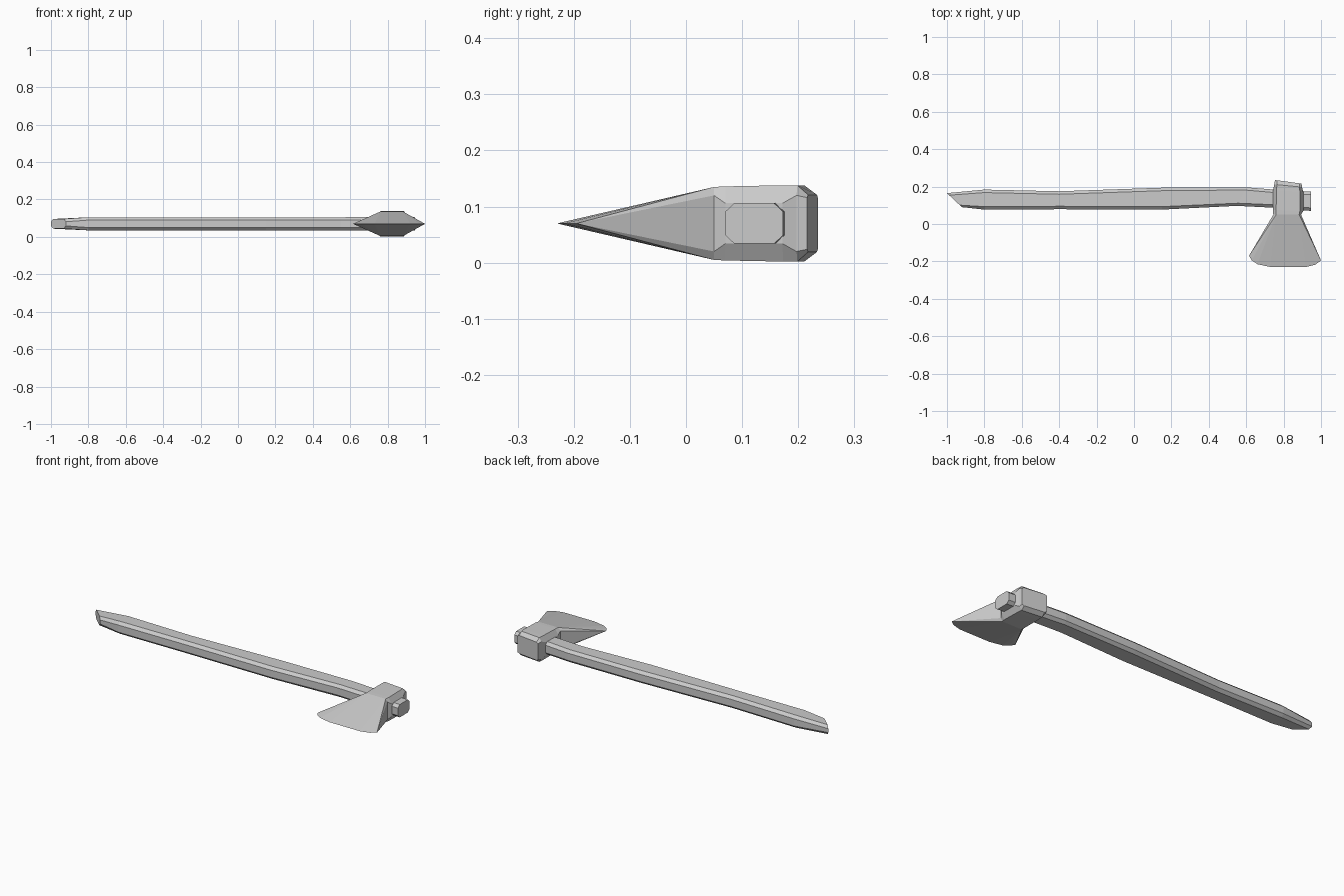
import bpy, bmesh
from mathutils import Vector

if "Cube" in bpy.data.objects:
    bpy.data.objects.remove(bpy.data.objects["Cube"], do_unlink=True)

MID = 0.07  # height of the mirror plane

grey = bpy.data.materials.new("plain grey")
grey.use_nodes = True
COLOUR = (0.6, 0.6, 0.6, 1)
grey.diffuse_color = COLOUR
grey.node_tree.nodes["Principled BSDF"].inputs["Base Color"].default_value = COLOUR


def finish(bm, name):
    bmesh.ops.recalc_face_normals(bm, faces=bm.faces)
    mesh = bpy.data.meshes.new(name)
    bm.to_mesh(mesh)
    bm.free()
    mesh.materials.append(grey)
    obj = bpy.data.objects.new(name, mesh)
    bpy.context.collection.objects.link(obj)
    return obj


def octagon(a, b, half, inset_a, inset_b, side):
    """Chamfered box ring between plan points a and b, mirrored about MID."""
    a, b = Vector(a), Vector(b)
    d = (b - a).normalized()
    upper = [(b, side), (b - d * inset_b, half), (a + d * inset_a, half), (a, side)]
    lower = [(p, -h) for p, h in reversed(upper)]
    return [Vector((p.x, p.y, MID + h)) for p, h in upper + lower]


def loft(bm, rings):
    rings = [[bm.verts.new(p) for p in ring] for ring in rings]
    for r, s in zip(rings, rings[1:]):
        for i in range(len(r)):
            j = (i + 1) % len(r)
            bm.faces.new((r[i], r[j], s[j], s[i]))
    return rings


# Handle: gently curved, with a slanted butt
# x low, y low, x high, y high, half height
stations = [
    (-0.92, 0.09, -1.0, 0.165, 0.026),
    (-0.80, 0.077, -0.80, 0.184, 0.035),
    (-0.40, 0.079, -0.40, 0.175, 0.035),
    (0.15, 0.077, 0.15, 0.194, 0.035),
    (0.55, 0.097, 0.60, 0.196, 0.035),
    (0.75, 0.087, 0.75, 0.184, 0.036),
    (0.945, 0.07, 0.945, 0.173, 0.036),
]
bm = bmesh.new()
rings = loft(bm, [octagon((xl, yl), (xh, yh), h, 0.016, 0.016, h - 0.015)
                  for xl, yl, xh, yh, h in stations])
bm.faces.new(rings[0])
bm.faces.new(rings[-1])
finish(bm, "handle")

# Head socket: swells around the handle, with a tilted poll
waist = octagon((0.745, 0.05), (0.893, 0.05), 0.065, 0.015, 0.01, 0.05)
socket = [
    waist,
    octagon((0.742, 0.075), (0.905, 0.07), 0.066, 0.018, 0.018, 0.036),
    octagon((0.744, 0.18), (0.905, 0.172), 0.068, 0.018, 0.018, 0.036),
    octagon((0.75, 0.212), (0.898, 0.197), 0.068, 0.014, 0.014, 0.05),
    octagon((0.754, 0.235), (0.896, 0.216), 0.051, 0.012, 0.012, 0.046),
]
bm = bmesh.new()
rings = loft(bm, socket)
bm.faces.new(rings[-1])
finish(bm, "head_socket")

# Blade: wedge from the waist to the curved cutting edge
edge = [(1.0, -0.195), (0.97, -0.217), (0.92, -0.23), (0.73, -0.23),
        (0.66, -0.215), (0.63, -0.195), (0.615, -0.17)]
bm = bmesh.new()
for p in waist + [Vector((x, y, MID)) for x, y in edge]:
    bm.verts.new(p)
bmesh.ops.convex_hull(bm, input=bm.verts)
hidden = [f for f in bm.faces if all(abs(v.co.y - 0.05) < 1e-4 for v in f.verts)]
bmesh.ops.delete(bm, geom=hidden, context='FACES')
finish(bm, "blade")
